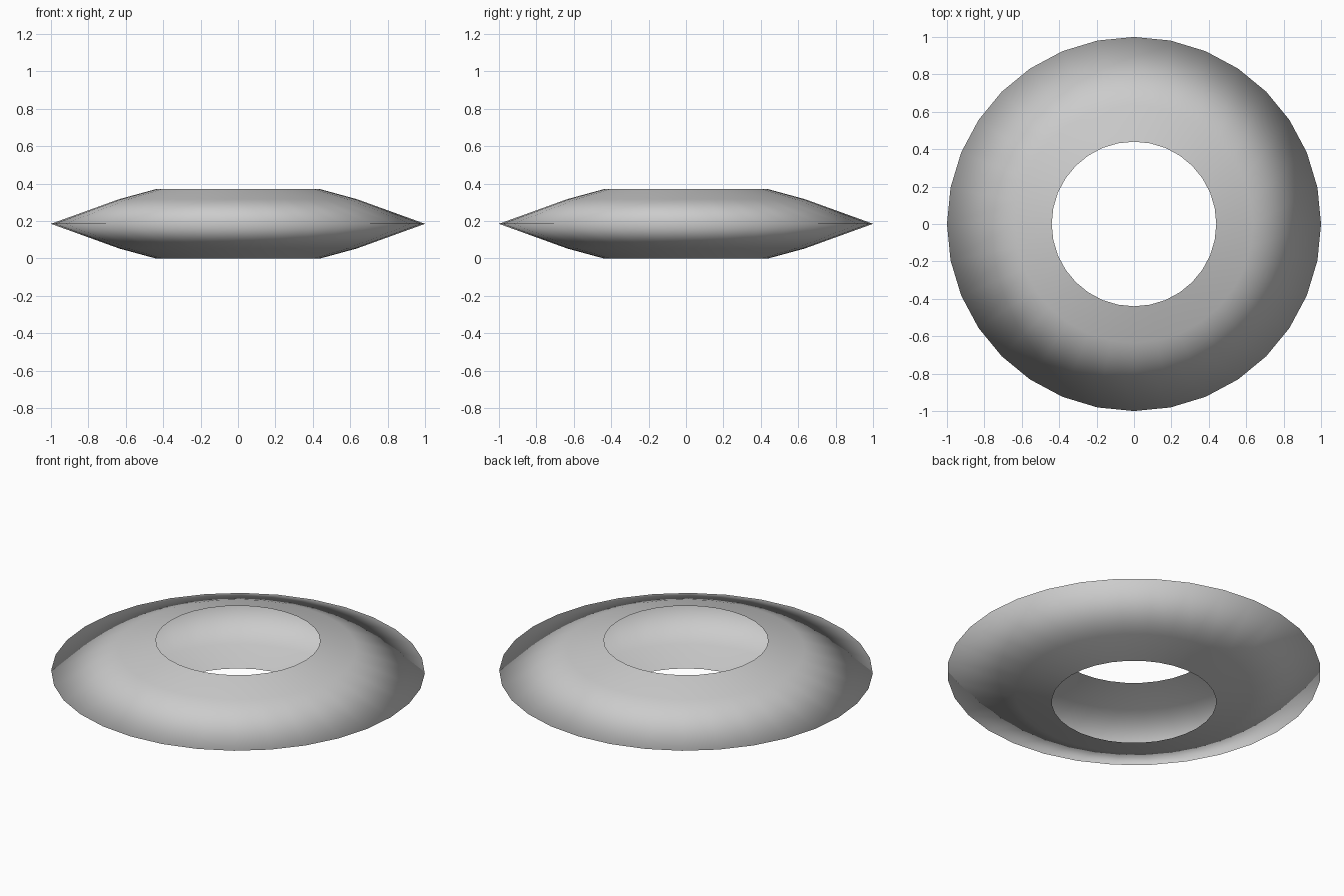
import bpy, bmesh, math

if "Cube" in bpy.data.objects:
    bpy.data.objects.remove(bpy.data.objects["Cube"])

SEGMENTS = 32
MID_Z = 0.185

# Upper half of the profile (radius, height above the mid plane), mirrored below
upper = [(0.44, 0.185), (0.635, 0.132), (1.0, 0.0)]
profile = upper + [(r, -h) for r, h in reversed(upper[:-1])]

# Open ring shell: profile spun around z, no wall inside the hole
bm = bmesh.new()
rings = []
for r, h in profile:
    rings.append([bm.verts.new((r * math.cos(2 * math.pi * i / SEGMENTS),
                                r * math.sin(2 * math.pi * i / SEGMENTS),
                                MID_Z + h)) for i in range(SEGMENTS)])
for a, b in zip(rings, rings[1:]):
    for i in range(SEGMENTS):
        j = (i + 1) % SEGMENTS
        face = bm.faces.new((a[i], b[i], b[j], a[j]))
        face.smooth = True

mesh = bpy.data.meshes.new("ring_shell")
bm.to_mesh(mesh)
bm.free()
bpy.context.collection.objects.link(bpy.data.objects.new("ring_shell", mesh))
